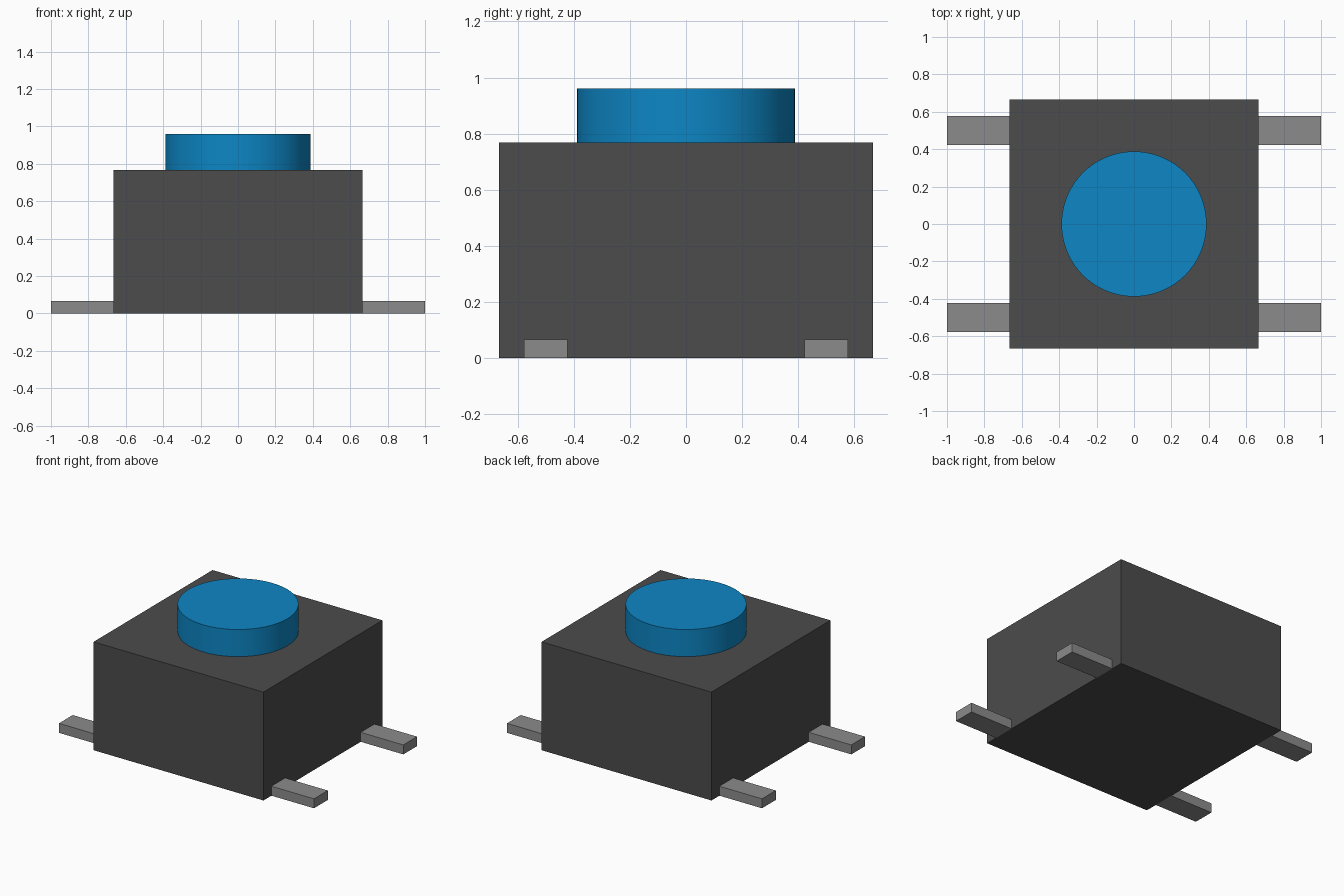
import bpy
import math

cube = bpy.data.objects.get("Cube")
if cube:
    bpy.data.objects.remove(cube, do_unlink=True)


def make_material(name, rgb):
    mat = bpy.data.materials.new(name)
    mat.use_nodes = True
    mat.diffuse_color = (*rgb, 1)
    mat.node_tree.nodes["Principled BSDF"].inputs["Base Color"].default_value = (*rgb, 1)
    return mat


dark = make_material("dark grey plastic", (0.072, 0.072, 0.072))
metal = make_material("grey metal", (0.26, 0.26, 0.26))
blue = make_material("blue plastic", (0.004, 0.24, 0.56))


def box(name, low, high, mat):
    """Axis-aligned box between two corners."""
    centre = [(a + b) / 2 for a, b in zip(low, high)]
    bpy.ops.mesh.primitive_cube_add(size=1, location=centre)
    obj = bpy.context.object
    obj.name = name
    obj.scale = [b - a for a, b in zip(low, high)]
    bpy.ops.object.transform_apply(location=False, rotation=False, scale=True)
    obj.data.materials.append(mat)
    return obj


HALF = 0.666      # half width of the housing
TOP = 0.768       # housing height
BUTTON_TOP = 0.96

# Housing
box("housing", (-HALF, -HALF, 0), (HALF, HALF, TOP), dark)

# Round push button
bpy.ops.mesh.primitive_cylinder_add(
    vertices=96, radius=0.388, depth=BUTTON_TOP - TOP,
    location=(0, 0, (BUTTON_TOP + TOP) / 2))
button = bpy.context.object
button.name = "push_button"
button.data.materials.append(blue)
bpy.ops.object.shade_smooth_by_angle(angle=math.radians(30))

# Four flat leads, two on each side
for side, sx in (("left", 1), ("right", -1)):
    for end, y in (("front", -0.5), ("back", 0.5)):
        x0, x1 = sorted((sx * HALF, sx * 1.0))
        box(f"{end}_{side}_lead", (x0, y - 0.077, 0), (x1, y + 0.077, 0.067), metal)
